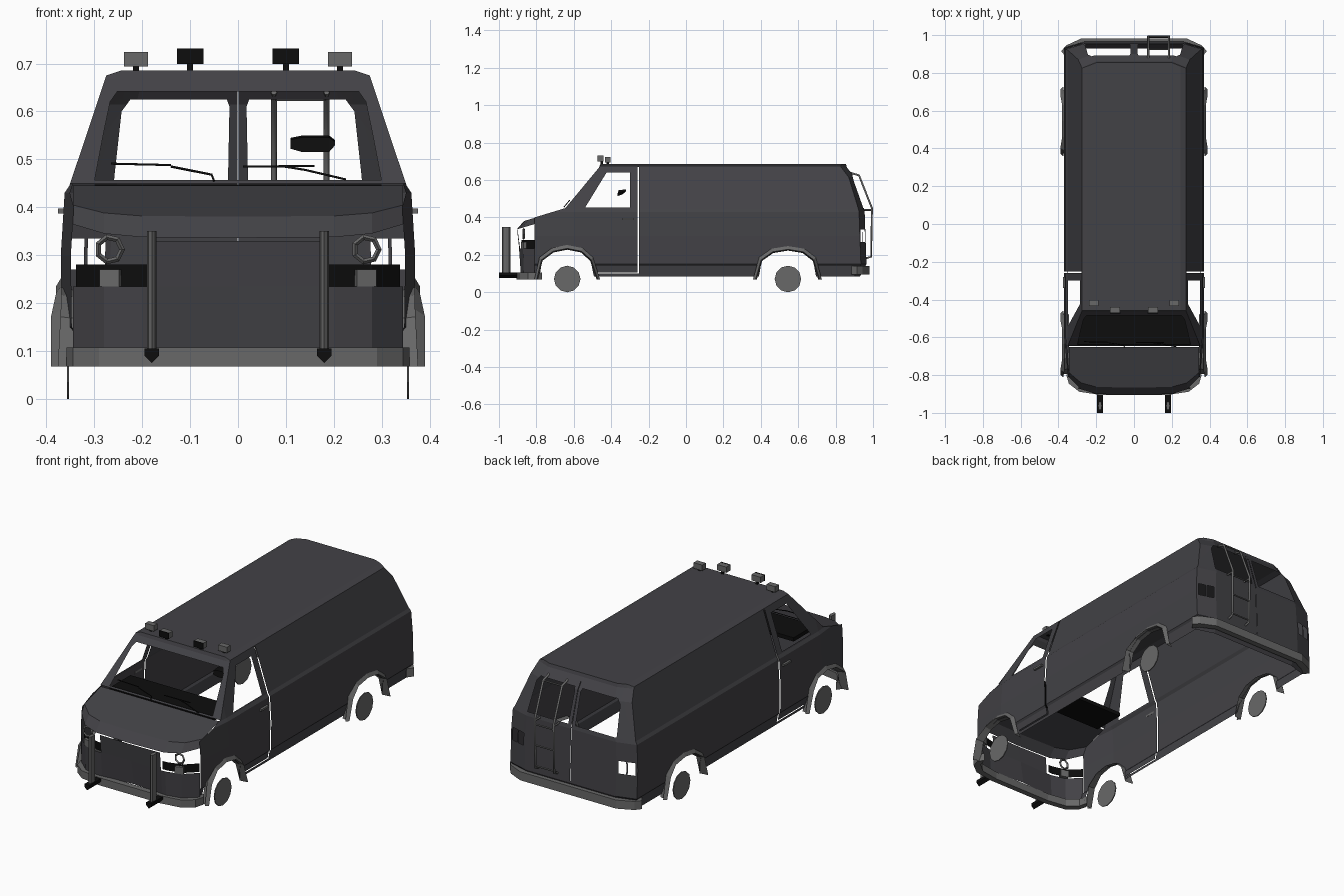
import bpy, bmesh, math
from mathutils import Vector

if "Cube" in bpy.data.objects:
    bpy.data.objects.remove(bpy.data.objects["Cube"])


def mat(name, c):
    m = bpy.data.materials.new(name)
    m.diffuse_color = (*c, 1)
    m.use_nodes = True
    m.node_tree.nodes["Principled BSDF"].inputs["Base Color"].default_value = m.diffuse_color
    return m


BODY = mat("charcoal_paint", (0.055, 0.054, 0.061))
GREY = mat("grey_trim", (0.14, 0.14, 0.14))
BLACK = mat("black_plastic", (0.004, 0.004, 0.004))


def tab(t, pts):
    """Piecewise linear lookup."""
    if t <= pts[0][0]:
        return pts[0][1]
    for (a, b), (c, d) in zip(pts, pts[1:]):
        if t <= c:
            return b + (d - b) * (t - a) / (c - a)
    return pts[-1][1]


def finish(bm, name, m):
    me = bpy.data.meshes.new(name)
    bm.to_mesh(me)
    bm.free()
    me.materials.append(m)
    ob = bpy.data.objects.new(name, me)
    bpy.context.collection.objects.link(ob)
    return ob


def panel(name, u, v, ucuts, vcuts, holes, fn, m=BODY):
    """Flat sheet scored along creases, convex holes removed, then bent by fn."""
    bm = bmesh.new()
    bm.faces.new([bm.verts.new((a, b, 0)) for a, b in
                  ((u[0], v[0]), (u[1], v[0]), (u[1], v[1]), (u[0], v[1]))])
    lines = [((c, 0), (c, 1)) for c in ucuts] + [((0, c), (1, c)) for c in vcuts]
    for h in holes:
        lines += list(zip(h, h[1:] + h[:1]))
    for p, q in lines:
        no = Vector((q[1] - p[1], p[0] - q[0], 0)).normalized()
        bmesh.ops.bisect_plane(bm, geom=bm.verts[:] + bm.edges[:] + bm.faces[:],
                               plane_co=(*p, 0), plane_no=no, dist=1e-5)

    def inside(c, h):
        s = [(q[0] - p[0]) * (c.y - p[1]) - (q[1] - p[1]) * (c.x - p[0])
             for p, q in zip(h, h[1:] + h[:1])]
        return all(k > 0 for k in s) or all(k < 0 for k in s)
    dead = [f for f in bm.faces if any(inside(f.calc_center_median(), h) for h in holes)]
    bmesh.ops.delete(bm, geom=dead, context='FACES')
    for vert in bm.verts:
        vert.co = fn(vert.co.x, vert.co.y)
    bmesh.ops.recalc_face_normals(bm, faces=bm.faces[:])
    return finish(bm, name, m)


def box(name, c, s, m, rot=(0, 0, 0)):
    bpy.ops.mesh.primitive_cube_add(size=1, location=c, rotation=rot)
    o = bpy.context.object
    o.name, o.scale = name, s
    o.data.materials.append(m)
    return o


def tube(name, pts, r, m):
    cu = bpy.data.curves.new(name, 'CURVE')
    cu.dimensions, cu.bevel_depth, cu.bevel_resolution = '3D', r, 1
    cu.use_fill_caps = True
    sp = cu.splines.new('POLY')
    sp.points.add(len(pts) - 1)
    for p, co in zip(sp.points, pts):
        p.co = (*co, 1)
    cu.materials.append(m)
    bpy.context.collection.objects.link(bpy.data.objects.new(name, cu))


def loft(name, rows, m, closed=False):
    """Skin rows of equal length."""
    bm = bmesh.new()
    vs = [[bm.verts.new(p) for p in r] for r in rows]
    n = len(rows[0])
    for a, b in zip(vs, vs[1:]):
        for i in range(n if closed else n - 1):
            j = (i + 1) % n
            bm.faces.new((a[i], a[j], b[j], b[i]))
    if closed:
        bm.faces.new(vs[0])
        bm.faces.new(vs[-1])
    bmesh.ops.recalc_face_normals(bm, faces=bm.faces[:])
    return finish(bm, name, m)


# Body shape functions: half width by height, rear line, nose plan
WID = [(.085, .35), (.14, .36), (.15, .368), (.3, .37), (.43, .362), (.445, .352), (.675, .275)]
REAR = [(.085, .93), (.15, .965), (.435, .955), (.615, .9), (.675, .855)]
NOSE = [(0, -.905), (.2, -.9), (.28, -.875), (.345, -.81)]
ZC = [.14, .15, .3, .43, .445, .615]
wid = lambda z: tab(z, WID)
rear = lambda z: tab(z, REAR)
nose = lambda x: tab(abs(x), NOSE)
corner = lambda x, w: .03 * max(0, (abs(x) / w - .72) / .28)
crown = lambda x, z: z + (max(0, min(.01, (.275 - abs(x)) / 3)) if z > .674 else 0)
shield = lambda z: -.645 + (z - .45) * .83

# Side walls with window, arches, and door gap
front_arch = [(-.795, .0), (-.77, .17), (-.71, .215), (-.635, .23), (-.56, .215), (-.51, .17), (-.475, .0)]
rear_arch = [(.375, .0), (.405, .17), (.465, .212), (.545, .225), (.625, .212), (.68, .17), (.71, .0)]
side_holes = [front_arch, rear_arch,
              [(-.54, .452), (-.425, .64), (-.3, .64), (-.3, .452)],
              [(-.259, .1), (-.251, .1), (-.251, .67), (-.259, .67)],
              [(-.475, .1), (-.259, .1), (-.259, .106), (-.475, .106)],
              [(-.645, .45), (-.645, .9), (-.975, .9), (-.975, .35)],
              [(-.645, .45), (shield(.675), .675), (shield(.675), .9), (-.645, .9)]]
for s in (-1, 1):
    def side(y, z, s=s):
        x = wid(z) - max(0, -.6 - y) * .1
        if y > .8:
            y = .8 + (y - .8) * (rear(z) - .03 - .8) / .16
        return (s * x, y, z)
    panel("side_wall", (-.81, .96), (.085, .675), [-.6, .8], ZC, side_holes, side)

# Roof
def roof(x, y):
    if y > .8:
        y = .8 + (y - .8) * (.055 - corner(x, .275)) / .05
    return (x, y, crown(x, .675))
panel("roof", (-.275, .275), (shield(.675), .85), [-.245, -.198, .198, .245], [.8], [], roof)

# Windscreen frame
panel("windscreen_frame", (-1, 1), (.45, .675), [-.89, .89], [.668],
      [[(-.86, .457), (.86, .457), (.91, .62), (.88, .642), (-.88, .642), (-.91, .62)]],
      lambda u, z: (u * wid(z), shield(z), crown(u * wid(z), z)))

# Rear doors with two windows and tail lamp openings
rear_holes = [[(-.003, .16), (.003, .16), (.003, .65), (-.003, .65)]]
for s in (-1, 1):
    rear_holes += [[(s * .06, .45), (s * .74, .45), (s * .81, .6), (s * .77, .625), (s * .08, .625), (s * .06, .61)],
                   [(s * .75, .27), (s * .85, .27), (s * .85, .335), (s * .75, .335)],
                   [(s * .87, .27), (s * .97, .27), (s * .97, .335), (s * .87, .335)]]
panel("rear_doors", (-1, 1), (.085, .675), [-.89, -.72, .72, .89], ZC + [.668], rear_holes,
      lambda u, z: (u * wid(z), rear(z) - corner(u, 1), crown(u * wid(z), z)))

# Bonnet
def bonnet(x, t):
    y = -.65 + t * (nose(x) + .65)
    return (x, y, .447 + (y + .645) * .3 - .033 * max(0, (t - .85) / .15))
panel("bonnet", (-.345, .345), (0, 1), [-.28, -.2, 0, .2, .28], [.85], [], bonnet)

# Front panel with lamp openings
def front(x, z, inset=0.0):
    return (x, nose(x) + inset + .16 * (.345 - z) * (1 - abs(x) / .345), z)
lamp_holes = [[(s * .175, .235), (s * .36, .235), (s * .36, .5), (s * .175, .5)] for s in (-1, 1)]
panel("front_panel", (-.345, .345), (.105, .33), [-.28, -.2, 0, .2, .28], [], lamp_holes, front)

for s in (-1, 1):
    # Headlamp cluster
    panel("lamp_recess", (s * .175, s * .338), (.235, .28), [s * .2, s * .28], [], [],
          lambda x, z: front(x, z, .015), BLACK)
    bpy.ops.mesh.primitive_torus_add(major_segments=7, minor_segments=4, major_radius=.026, minor_radius=.006,
                                     location=(s * .268, -.868, .312), rotation=(math.pi / 2, 0, 0))
    bpy.context.object.name = "headlamp_ring"
    bpy.context.object.data.materials.append(GREY)
    box("indicator_lamp", (s * .266, -.866, .252), (.043, .02, .036), GREY, (0, 0, s * .3))

    # Bull bar posts and brackets
    bpy.ops.mesh.primitive_cylinder_add(vertices=8, radius=.5, depth=1, location=(s * .18, -.962, .22))
    post = bpy.context.object
    post.name, post.scale = "bull_bar_post", (.02, .046, .26)
    post.data.materials.append(GREY)
    sec = [(-.015, .105), (.015, .105), (.015, .09), (0, .075), (-.015, .09)]
    loft("bar_bracket", [[(s * .18 + a, y, z) for a, z in sec] for y in (-1, -.885)], BLACK, True)

    # Hub discs and flared arches
    for y, arch in ((-.635, front_arch), (.545, rear_arch)):
        bpy.ops.mesh.primitive_cylinder_add(vertices=12, radius=.071, depth=.005,
                                            location=(s * .355, y, .071), rotation=(0, math.pi / 2, 0))
        bpy.context.object.name = "hub_disc"
        bpy.context.object.data.materials.append(GREY)
        pts = [(p, max(z, .068)) for p, z in arch]
        rows = []
        for p, z in pts:
            k = .39 if z < .19 else .38
            rows.append([(s * (.369 if z > .1 else .375), y + (p - y) * 1.1, z * 1.1 if z > .1 else z),
                         (s * k, y + (p - y) * 1.02, z * 1.02 if z > .1 else z),
                         (s * .345, y + (p - y) * .98, z * .99 if z > .1 else z)])
        loft("wheel_arch_flare", rows, GREY)

    box("door_handle", (s * .37, -.31, .392), (.012, .06, .01), GREY)

    # Roof lamps, the inner pair with black fronts
    box("outer_roof_lamp", (s * .213, -.418, .709), (.05, .03, .03), GREY)
    box("inner_roof_lamp", (s * .1, -.455, .715), (.054, .03, .03), GREY)
    box("roof_lamp_cover", (s * .1, -.472, .715), (.055, .005, .032), BLACK)
    for x, y in ((.213, -.418), (.1, -.45)):
        box("roof_lamp_foot", (s * x, y, .69), (.012, .012, .018), BLACK)

# Bumpers
def bumper(name, half, z0, z1, d):
    plan = [(-x, y) for x, y in half] + [(x, y) for x, y in reversed(half)]
    loft(name, [[(x, y, z1), (x, y, z0), (x * .94, y + d, z0), (x * .94, y + d, z1)] for x, y in plan], GREY, True)
bumper("front_bumper", [(.358, -.8), (.345, -.845), (.29, -.888), (.18, -.905)], .067, .107, .03)
bumper("rear_bumper", [(.385, .915), (.36, .945), (.28, .982)], .095, .14, -.03)

# Rear ladder
for x in (.075, .185):
    tube("ladder_rail", [(x, .875, .64), (x, .925, .625), (x, .994, .45), (x, .99, .19), (x, .955, .18)], .006, GREY)
    tube("ladder_bracket", [(x, .95, .44), (x, .994, .44)], .005, GREY)
for y, z in ((.925, .625), (.993, .42), (.992, .31), (.99, .2)):
    tube("ladder_rung", [(.075, y, z), (.185, y, z)], .004, GREY)

# Dashboard, mirror, and wipers
box("dashboard", (0, -.555, .437), (.6, .175, .02), BLACK)
loft("mirror", [[(x, -.35 - .015, a), (x, -.325 - .015, a + .008), (x, -.32, b), (x, -.36, b - .004)]
                for x, a, b in ((.11, .522, .545), (.135, .515, .55), (.19, .515, .55), (.203, .53, .54))], BLACK, True)
for path in ([(-.05, .455), (-.055, .468), (-.14, .485)], [(-.265, .491), (-.14, .488)],
             [(.225, .458), (.14, .478), (.09, .486)], [(.01, .485), (.16, .486)]):
    tube("wiper", [(x, shield(z) - .012, z) for x, z in path], .0025, BLACK)
